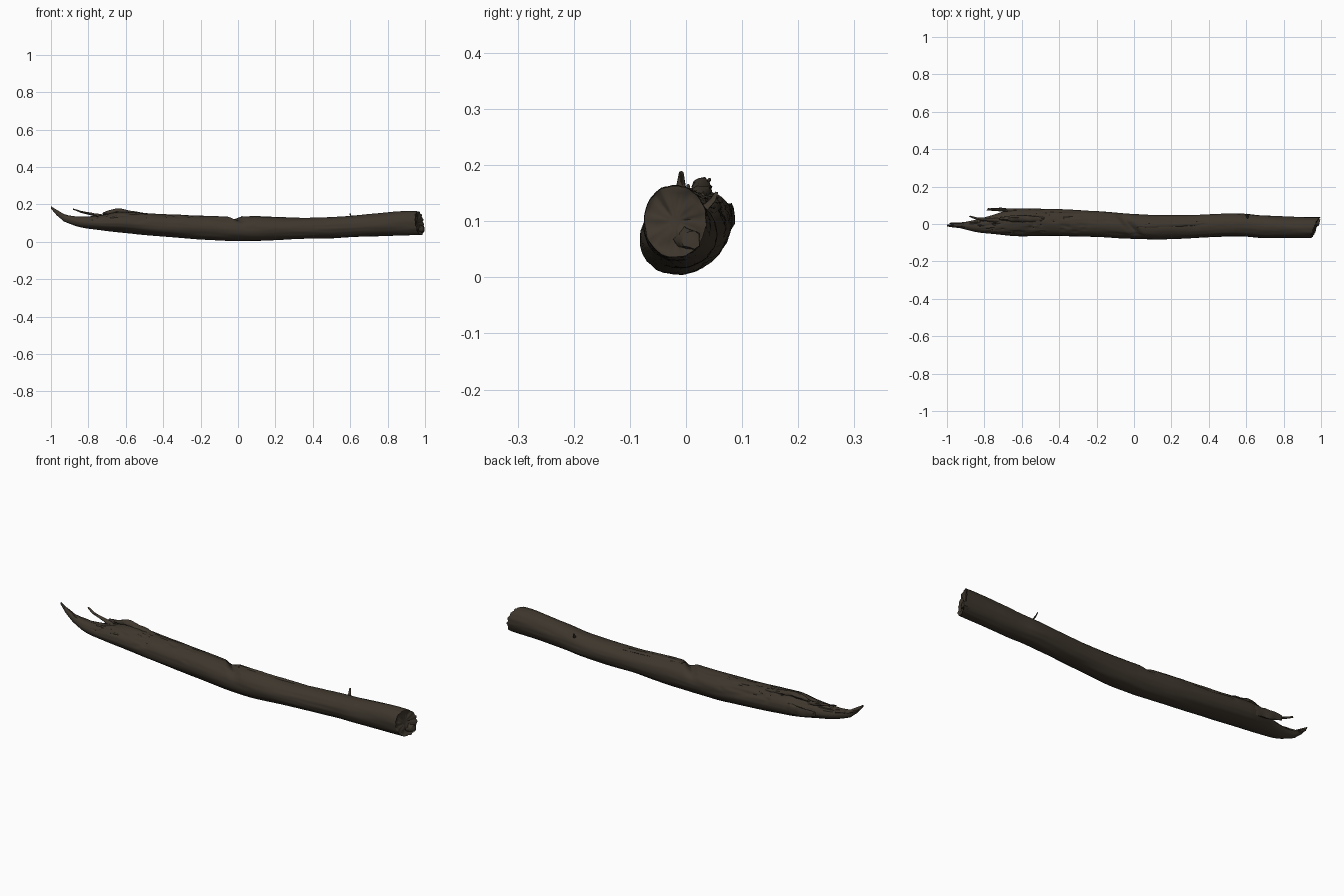
import bpy, bmesh, math
from mathutils import Vector, noise

if "Cube" in bpy.data.objects:
    bpy.data.objects.remove(bpy.data.objects["Cube"], do_unlink=True)


def material(name, rgb):
    m = bpy.data.materials.new(name)
    m.use_nodes = True
    m.diffuse_color = (*rgb, 1)
    bsdf = m.node_tree.nodes["Principled BSDF"]
    bsdf.inputs["Base Color"].default_value = (*rgb, 1)
    bsdf.inputs["Roughness"].default_value = 0.9
    return m


BARK = material("dark brown bark", (0.047, 0.037, 0.026))
CRACK = material("crack shadow", (0.026, 0.020, 0.014))


def lerp_row(table, x):
    """Interpolate a table of rows sorted by their first value."""
    for a, b in zip(table, table[1:]):
        if x <= b[0]:
            t = max(0, (x - a[0]) / (b[0] - a[0]))
            return [p + (q - p) * t for p, q in zip(a, b)]
    return table[-1]


def finish(bm, name, angle=50):
    bmesh.ops.recalc_face_normals(bm, faces=bm.faces)
    me = bpy.data.meshes.new(name)
    bm.to_mesh(me)
    bm.free()
    ob = bpy.data.objects.new(name, me)
    bpy.context.collection.objects.link(ob)
    me.materials.append(BARK)
    me.materials.append(CRACK)
    bpy.ops.object.select_all(action="DESELECT")
    ob.select_set(True)
    bpy.context.view_layer.objects.active = ob
    bpy.ops.object.shade_smooth_by_angle(angle=math.radians(angle))
    return ob


def bridge(bm, rings):
    n = len(rings[0])
    for r, s in zip(rings, rings[1:]):
        for i in range(n):
            bm.faces.new((r[i], r[(i + 1) % n], s[(i + 1) % n], s[i]))


# Log outline: x, y min, y max, z min, z max
OUTLINE = [
    (-1.0, -.013, -.004, .178, .19),
    (-.97, -.018, 0, .142, .172),
    (-.93, -.022, .008, .108, .148),
    (-.88, -.035, .014, .088, .135),
    (-.84, -.045, .025, .075, .135),
    (-.76, -.052, .045, .065, .138),
    (-.7, -.058, .068, .057, .148),
    (-.64, -.064, .084, .05, .162),
    (-.4, -.065, .079, .028, .148),
    (-.2, -.068, .07, .012, .14),
    (-.06, -.077, .056, .005, .134),
    (.1, -.083, .047, .004, .135),
    (.3, -.077, .048, .014, .126),
    (.48, -.066, .055, .018, .132),
    (.6, -.066, .056, .024, .138),
    (.67, -.075, .046, .027, .145),
    (.85, -.075, .039, .034, .162),
    (.93, -.076, .037, .035, .166),
    (.97, -.074, .036, .036, .163),
]
SEG, RINGS = 56, 260


def smooth_row(x):
    rows = [lerp_row(OUTLINE, min(.97, max(-1, x + d))) for d in (-.03, -.015, 0, .015, .03)]
    if x < -.9:
        return lerp_row(OUTLINE, x)
    return [sum(c) / len(rows) for c in zip(*rows)]


def log_point(x, a):
    """Surface point and groove depth at distance x and angle a."""
    _, y0, y1, z0, z1 = smooth_row(x)
    c, s = math.cos(a), math.sin(a)
    ry, rz = (y1 - y0) / 2, (z1 - z0) / 2
    # knotty swell and long wood fibres
    swell = noise.noise(Vector((x * 5, c * 1.2, s * 1.2)))
    fibre = noise.noise(Vector((x * 6, c * 5, s * 5 + 9)))
    k = 1 + .035 * swell + .03 * fibre
    # the upper side is split by long cracks, most of all toward the torn end
    up = max(0, s) ** .7
    torn = min(1, max(.12, (.1 - x) * 1.6)) * up
    split = noise.noise(Vector((x * 4 + 3, c * 4.5, 4)))
    groove = max(0, 1 - abs(split) * 9) * torn
    k -= .13 * groove + .06 * torn * max(0, fibre)
    # cross notch on the upper middle
    notch = max(0, 1 - abs(x + .02 + .05 * c) / .04) * max(0, s) ** 2
    k -= .34 * notch
    # sawn end leans, with a ragged lower lip
    end = max(0, (x - .9) / .07)
    px = x + end * (.022 * c - .008 * s + .006 * fibre)
    return Vector((px, (y0 + y1) / 2 + ry * k * c, (z0 + z1) / 2 + rz * k * s)), groove + notch * .6


def build_log():
    bm = bmesh.new()
    rings, depth = [], {}
    for i in range(RINGS):
        x = -1 + 1.97 * i / (RINGS - 1)
        ring = []
        for j in range(SEG):
            p, g = log_point(x, math.tau * j / SEG)
            v = bm.verts.new(p)
            depth[v] = g
            ring.append(v)
        rings.append(ring)
    # broken end face: rim, then a rough hollow
    last = [v.co.copy() for v in rings[-1]]
    mid = sum(last, Vector((0, 0, 0))) / SEG
    for f in (.93, .82, .6, .4, .2):
        ring = []
        for p in last:
            q = mid.lerp(p, f)
            q.x += -.007 * (1 - f ** 4) + .008 * noise.noise(q * 45)
            ring.append(bm.verts.new(q))
        rings.append(ring)
    bridge(bm, rings)
    bm.faces.new(rings[0])
    bm.faces.new(rings[-1])
    # deep grooves are darker
    for f in bm.faces:
        f.material_index = int(sum(depth.get(v, 0) for v in f.verts) / len(f.verts) > .72)
    finish(bm, "log", 60)


def splinter(name, path, seed=0, seg=10, steps=24):
    """Rough tapered sliver; path rows are t, x, y, z, half width, half height."""
    bm = bmesh.new()
    rings = []
    for i in range(steps + 1):
        t, x, y, z, w, h = lerp_row(path, i / steps)
        ring = []
        for j in range(seg):
            a = math.tau * j / seg
            c, s = math.cos(a), math.sin(a)
            k = 1 + .35 * noise.noise(Vector((x * 30 + seed, c * 1.5, s * 1.5)))
            ring.append(bm.verts.new((x + .004 * c * k, y + w * c * k, z + h * s * k)))
        rings.append(ring)
    bridge(bm, rings)
    bm.faces.new(rings[0])
    bm.faces.new(rings[-1])
    finish(bm, name)


build_log()
# Torn slivers at the split end
splinter("back_shell_sliver", [(0, -.785, .078, .118, .006, .012), (.35, -.73, .079, .11, .009, .022),
                               (1, -.58, .066, .105, .012, .026)], 2)
splinter("thin_splinter", [(0, -.88, .042, .174, .003, .003), (.4, -.84, .03, .16, .006, .005),
                           (1, -.72, .018, .135, .012, .01)], 5)
splinter("raised_ridge", [(0, -.72, .03, .152, .006, .006), (.35, -.65, .028, .162, .016, .016),
                          (.6, -.61, .028, .16, .018, .014), (1, -.48, .025, .14, .014, .01)], 8)
splinter("front_ridge", [(0, -.82, -.03, .118, .006, .006), (.4, -.66, -.036, .13, .012, .01),
                         (1, -.4, -.03, .126, .012, .008)], 11)
splinter("tip_sliver", [(0, -.985, .004, .163, .003, .003), (.5, -.93, .002, .135, .007, .007),
                        (1, -.82, .005, .115, .012, .012)], 14)
# Lip at the sawn end and bark ridge beside the notch
splinter("end_lip", [(0, .9, 0, .075, .02, .02), (.7, .97, .005, .068, .024, .022),
                     (1, .993, .01, .066, .016, .016)], 17)
splinter("bark_ridge", [(0, .02, -.01, .128, .01, .008), (.3, .1, -.01, .128, .014, .009),
                        (1, .4, .005, .12, .01, .006)], 20)
# Small twig stub on the back
splinter("twig_stub", [(0, .61, .03, .12, .008, .006), (.6, .603, .047, .136, .005, .005),
                       (1, .6, .054, .15, .003, .003)], 23)
